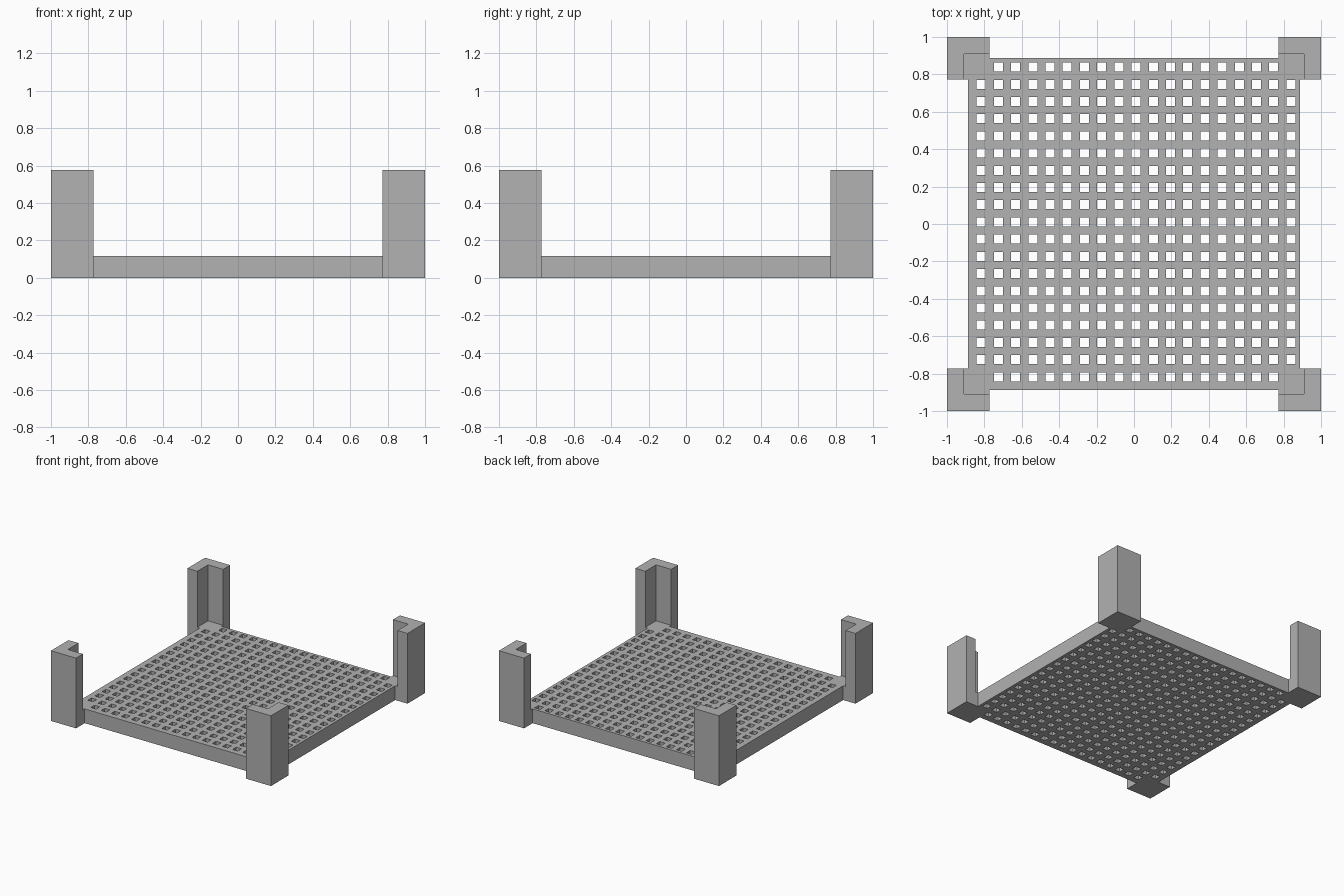
import bpy
import bmesh

if "Cube" in bpy.data.objects:
    bpy.data.objects.remove(bpy.data.objects["Cube"])

POST_IN, POST_WALL, DECK_HALF = 0.772, 0.91, 0.888   # plan distances from centre
DECK_H, POST_H = 0.117, 0.577
PITCH, HOLE, COUNT, OFFSET = 0.092, 0.048, 19, 0.011  # perforation layout

grey = bpy.data.materials.new("grey")
grey.diffuse_color = (0.445, 0.445, 0.445, 1)
grey.use_nodes = True
grey.node_tree.nodes["Principled BSDF"].inputs["Base Color"].default_value = grey.diffuse_color


def raise_faces(name, bm, height):
    """Extrude flat faces at z = 0 upward into a closed solid."""
    ext = bmesh.ops.extrude_face_region(bm, geom=bm.faces[:], use_keep_orig=True)
    top = [g for g in ext["geom"] if isinstance(g, bmesh.types.BMVert)]
    bmesh.ops.translate(bm, verts=top, vec=(0, 0, height))
    bmesh.ops.recalc_face_normals(bm, faces=bm.faces[:])
    mesh = bpy.data.meshes.new(name)
    bm.to_mesh(mesh)
    bm.free()
    mesh.materials.append(grey)
    obj = bpy.data.objects.new(name, mesh)
    bpy.context.collection.objects.link(obj)


# Perforated deck: grid cells, leaving out the holes
centres = [OFFSET + (i - COUNT // 2) * PITCH for i in range(COUNT)]
lines = [s * v for s in (-1, 1) for v in (POST_IN, POST_WALL, DECK_HALF)]
lines += [c + s * HOLE / 2 for c in centres for s in (-1, 1)]
lines = sorted(set(round(v, 4) for v in lines))


def in_hole(v):
    return any(abs(v - c) < HOLE / 2 for c in centres)


def solid(x, y):
    ax, ay = abs(x), abs(y)
    if min(ax, ay) > POST_IN:            # solid pad inside each corner post
        return True
    return max(ax, ay) < DECK_HALF and not (in_hole(x) and in_hole(y))


bm = bmesh.new()
grid = [[bm.verts.new((x, y, 0)) for y in lines] for x in lines]
for i in range(len(lines) - 1):
    for j in range(len(lines) - 1):
        if solid((lines[i] + lines[i + 1]) / 2, (lines[j] + lines[j + 1]) / 2):
            bm.faces.new((grid[i][j], grid[i + 1][j],
                          grid[i + 1][j + 1], grid[i][j + 1]))
bmesh.ops.delete(bm, geom=[v for v in bm.verts if not v.link_faces], context="VERTS")
raise_faces("perforated_deck", bm, DECK_H)

# L-shaped corner posts
profile = [(POST_IN, 1), (1, 1), (1, POST_IN), (POST_WALL, POST_IN),
           (POST_WALL, POST_WALL), (POST_IN, POST_WALL)]
for side, sx in (("left", -1), ("right", 1)):
    for end, sy in (("front", -1), ("back", 1)):
        bm = bmesh.new()
        bm.faces.new([bm.verts.new((sx * x, sy * y, 0)) for x, y in profile])
        raise_faces(f"{end}_{side}_post", bm, POST_H)
